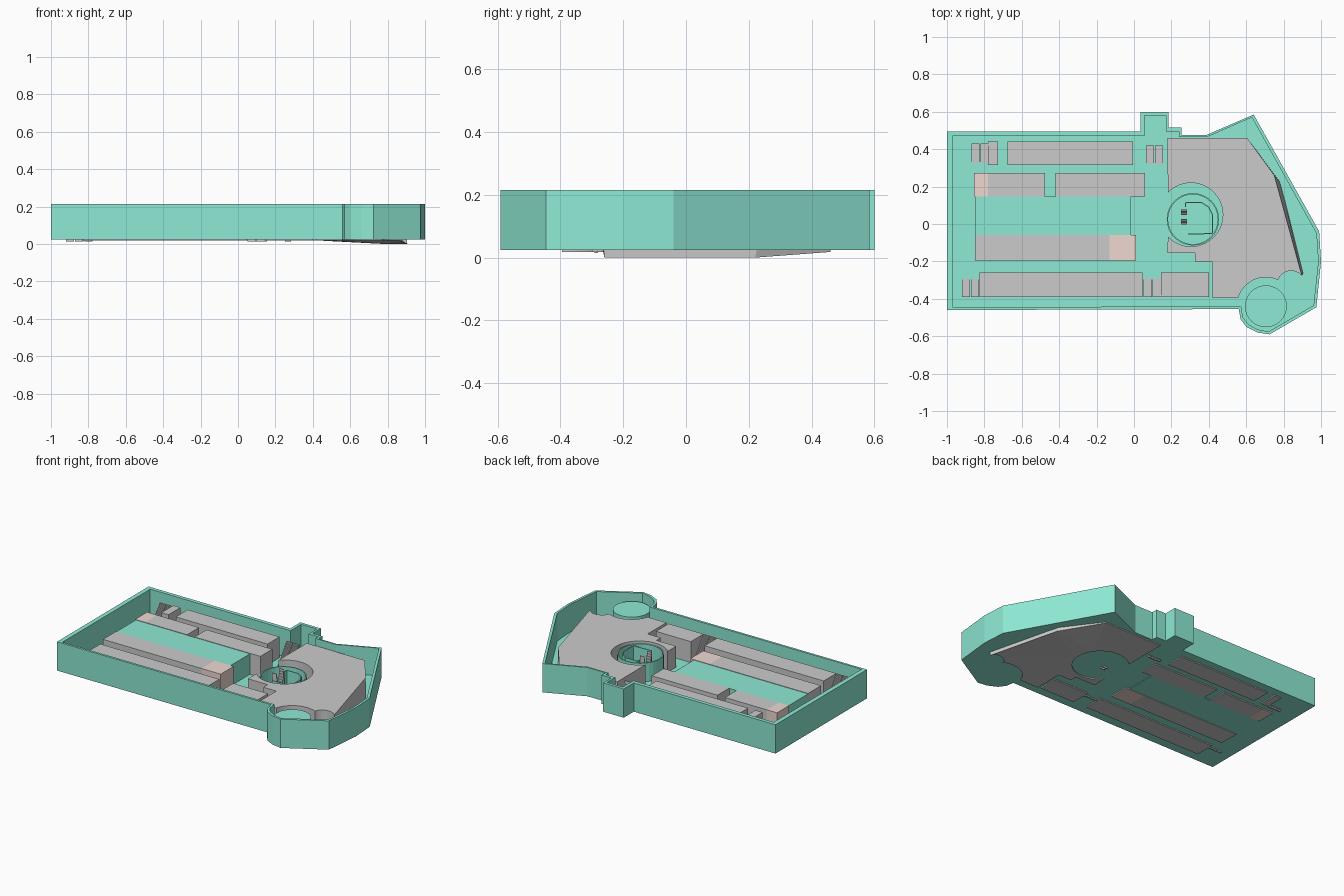
import bpy, bmesh
from math import cos, sin, radians, hypot

if "Cube" in bpy.data.objects:
    bpy.data.objects.remove(bpy.data.objects["Cube"])

def material(name, rgb):
    m = bpy.data.materials.new(name)
    m.diffuse_color = (*rgb, 1)
    m.use_nodes = True
    m.node_tree.nodes["Principled BSDF"].inputs["Base Color"].default_value = m.diffuse_color
    return m

GREEN = material("green", (0.27, 0.82, 0.66))
PINK = material("pink", (0.87, 0.69, 0.65))
LOW, TOP = 0.018, 0.17

def finish(bm, name, mat=None):
    ngons = [f for f in bm.faces if len(f.verts) > 4]
    bmesh.ops.triangulate(bm, faces=ngons)
    bmesh.ops.recalc_face_normals(bm, faces=bm.faces)
    me = bpy.data.meshes.new(name)
    bm.to_mesh(me)
    bm.free()
    ob = bpy.data.objects.new(name, me)
    bpy.context.collection.objects.link(ob)
    if mat:
        me.materials.append(mat)
    return ob

def loft(name, rings, mat=None):
    """Closed rings of 3D points, joined in order and capped at both ends."""
    bm = bmesh.new()
    vs = [[bm.verts.new(p) for p in r] for r in rings]
    n = len(vs[0])
    for a, b in zip(vs, vs[1:]):
        for i in range(n):
            j = (i + 1) % n
            bm.faces.new((a[i], a[j], b[j], b[i]))
    bm.faces.new(vs[0])
    bm.faces.new(vs[-1])
    return finish(bm, name, mat)

def at(pts, z):
    return [(x, y, z) for x, y in pts]

def prism(name, pts, z0, z1, mat=None):
    return loft(name, [at(pts, z0), at(pts, z1)], mat)

def block(name, x0, x1, y0, y1, z0=LOW, z1=TOP, mat=None):
    return prism(name, [(x0, y0), (x1, y0), (x1, y1), (x0, y1)], z0, z1, mat)

def arc(cx, cy, r, a0, a1, n):
    return [(cx + r * cos(radians(a0 + (a1 - a0) * i / n)),
             cy + r * sin(radians(a0 + (a1 - a0) * i / n))) for i in range(n + 1)]

def stairs(name, x0, x1, y_low, y_high, steps=20, z0=0.014, z1=TOP):
    """Open flight with a stepped top and a stepped underside."""
    dy, dz = (y_high - y_low) / steps, (z1 - z0) / steps
    upper, lower = [], []
    for i in range(steps):
        y, z = y_low + i * dy, z0 + i * dz
        upper += [(y, z + dz), (y + dy, z + dz)]
        lower += [(y, max(z0, z - dz)), (y + dy, max(z0, z - dz))]
    # drop the doubled first corners of the underside
    prof = upper + lower[:1:-1] + [(y_low, z0)]
    return loft(name, [[(x, y, z) for y, z in prof] for x in (x0, x1)])

# Tray: outer wall and floor in one shell
outer = [(-1, .495), (.035, .495), (.035, .6), (.185, .6), (.185, .515), (.255, .515),
         (.255, .475), (.385, .475), (.64, .585), (.99, -.04), (1, -.2), (.975, -.445),
         (.725, -.59), (.66, -.58), (.60, -.55), (.57, -.51), (.56, -.455), (-1, -.46)]
inner = [(-.97, .47), (.055, .47), (.055, .58), (.17, .58), (.17, .495), (.24, .495),
         (.24, .465), (.39, .465), (.63, .57), (.975, -.05), (.985, -.2), (.96, -.435),
         (.72, -.575), (.665, -.565), (.613, -.538), (.582, -.5), (.573, -.44), (-.97, -.445)]
loft("tray_wall_and_floor",
     [at(outer, .025), at(outer, .215), at(inner, .215), at(inner, .032)], GREEN)

# Large angular room block with round cut-outs; its underside dips on the right
isle = [(.18, .46), (.605, .46), (.75, .26)]
isle += arc(.84, -.325, .075, 40, 160, 8)
isle += arc(.705, -.44, .155, 65, 163, 12)
isle += [(.42, -.395), (.42, -.2), (.325, -.2), (.325, -.155), (.18, -.155)]
isle += arc(.305, .05, .17, -137, 137, 32)
under = at(isle, LOW)
under[2] = (.785, .22, 0)
under[3] = (.905, -.26, 0)
loft("angular_room_block", [under, at(isle, TOP)])

# Long room rows: (y range, x spans, indices of pink spans)
rows = [
    ("back_outer_row", .315, .44, [(-.78, -.728), (-.675, -.005)], ()),
    ("back_inner_row", .147, .272, [(-.855, -.78), (-.78, -.475), (-.42, -.17),
                                    (-.17, -.12), (-.12, .06)], (0,)),
    ("front_inner_row", -.195, -.06, [(-.85, -.13), (-.13, .01)], (1,)),
    ("front_outer_row", -.39, -.258, [(-.825, .045), (.145, .4)], ()),
]
for name, y0, y1, spans, pink in rows:
    for i, (x0, x1) in enumerate(spans):
        block(f"{name}_{i + 1}", x0, x1, y0, y1, mat=PINK if i in pink else None)

# Raised green hall between the inner rows
block("hall_left", -.85, -.565, -.06, .147, .022, TOP - .003, GREEN)
block("hall_right", -.565, -.015, -.06, .147, .022, TOP - .003, GREEN)

# Paired stair flights
for name, x, lo, hi in [("back_left", -.87, .315, .43), ("back_right", .063, .31, .42),
                        ("front_left", -.92, -.28, -.39), ("front_right", .052, -.28, -.39)]:
    for k in range(2):
        stairs(f"{name}_stairs_{k + 1}", x + k * .048, x + k * .048 + .044, lo, hi)

# Round room: thin ring wall, inner partition and two small flights
c = (.315, .025)
ro, ri = arc(*c, .14, 0, 348.75, 31), arc(*c, .133, 0, 348.75, 31)
loft("round_room_wall", [at(ri, .03), at(ri, .155), at(ro, .155), at(ro, .03)], GREEN)
path = [(.275, .09), (.275, .115), (.36, .115), (.4, .09), (.42, .05), (.42, -.05), (.29, -.055)]
for i, ((ax, ay), (bx, by)) in enumerate(zip(path, path[1:])):
    d = hypot(bx - ax, by - ay)
    nx, ny = -(by - ay) / d * .003, (bx - ax) / d * .003
    prism(f"round_room_partition_{i + 1}",
          [(ax + nx, ay + ny), (bx + nx, by + ny), (bx - nx, by - ny), (ax - nx, ay - ny)],
          .03, .15, GREEN)
stairs("core_stairs_1", .25, .283, .045, .078, 10)
stairs("core_stairs_2", .25, .283, .03, -.002, 10)

# Round platform in the front corner bulge
prism("corner_round_platform", arc(.705, -.44, .112, 0, 348.75, 31), .03, .165, GREEN)
